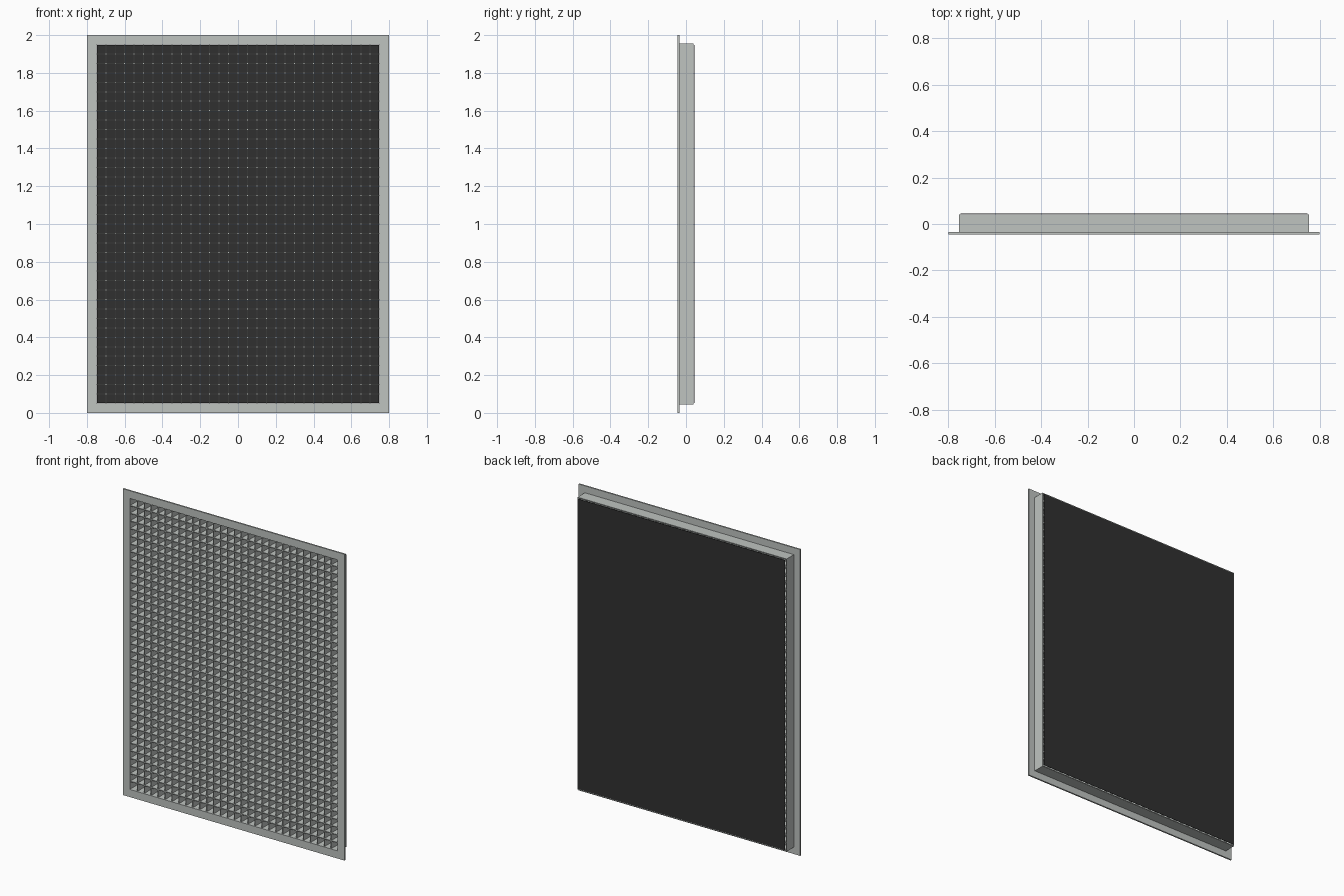
import bpy, bmesh
from mathutils import Matrix, Vector

if "Cube" in bpy.data.objects:
    bpy.data.objects.remove(bpy.data.objects["Cube"])


def material(name, rgb):
    m = bpy.data.materials.new(name)
    m.diffuse_color = (*rgb, 1.0)
    m.use_nodes = True
    m.node_tree.nodes["Principled BSDF"].inputs["Base Color"].default_value = m.diffuse_color
    return m


GREY = material("satin_aluminium", (0.52, 0.55, 0.53))
BLACK = material("black_mesh", (0.03, 0.03, 0.03))

W, H = 0.75, 0.95        # half size of the opening
CELL = 0.05              # grid pitch
BLADE = 0.005            # blade thickness
FRONT, STEP, BACK = -0.045, -0.035, 0.04
CZ = 1.0


def finish(name, bm, mat):
    bmesh.ops.recalc_face_normals(bm, faces=bm.faces)
    me = bpy.data.meshes.new(name)
    bm.to_mesh(me)
    bm.free()
    me.materials.append(mat)
    ob = bpy.data.objects.new(name, me)
    bpy.context.collection.objects.link(ob)
    return ob


def add_box(bm, lo, hi):
    lo, hi = Vector(lo), Vector(hi)
    mat = Matrix.Translation((lo + hi) / 2) @ Matrix.Diagonal((*(hi - lo), 1.0))
    bmesh.ops.create_cube(bm, size=1.0, matrix=mat)


def ring(name, inner, outer, y0, y1, mat):
    """Rectangular tube along y with mitred corners."""
    bm = bmesh.new()
    loops = []
    for (w, h), y in ((outer, y0), (outer, y1), (inner, y1), (inner, y0)):
        loops.append([bm.verts.new((sx * w, y, CZ + sz * h))
                      for sx, sz in ((-1, -1), (1, -1), (1, 1), (-1, 1))])
    for a in range(4):
        p, q = loops[a], loops[(a + 1) % 4]
        for i in range(4):
            j = (i + 1) % 4
            bm.faces.new((p[i], p[j], q[j], q[i]))
    return finish(name, bm, mat)


# Front flange and the collar behind it
ring("front_flange", (W, H), (0.8, 1.0), FRONT, STEP, GREY)
ring("duct_collar", (W, H), (W + 0.005, H + 0.005), STEP, BACK, GREY)

# Egg-crate core: upright and level blades
t = BLADE / 2
bm = bmesh.new()
for i in range(1, round(2 * W / CELL)):
    x = -W + i * CELL
    add_box(bm, (x - t, -0.04, CZ - H), (x + t, BACK, CZ + H))
finish("upright_blades", bm, GREY)

bm = bmesh.new()
for i in range(1, round(2 * H / CELL)):
    z = CZ - H + i * CELL
    add_box(bm, (-W, -0.04, z - t), (W, BACK, z + t))
finish("level_blades", bm, GREY)

# Black backing sheet, just clear of the collar
bm = bmesh.new()
add_box(bm, (-W + 0.003, 0.043, CZ - H + 0.003), (W - 0.003, 0.045, CZ + H - 0.003))
finish("backing_sheet", bm, BLACK)
